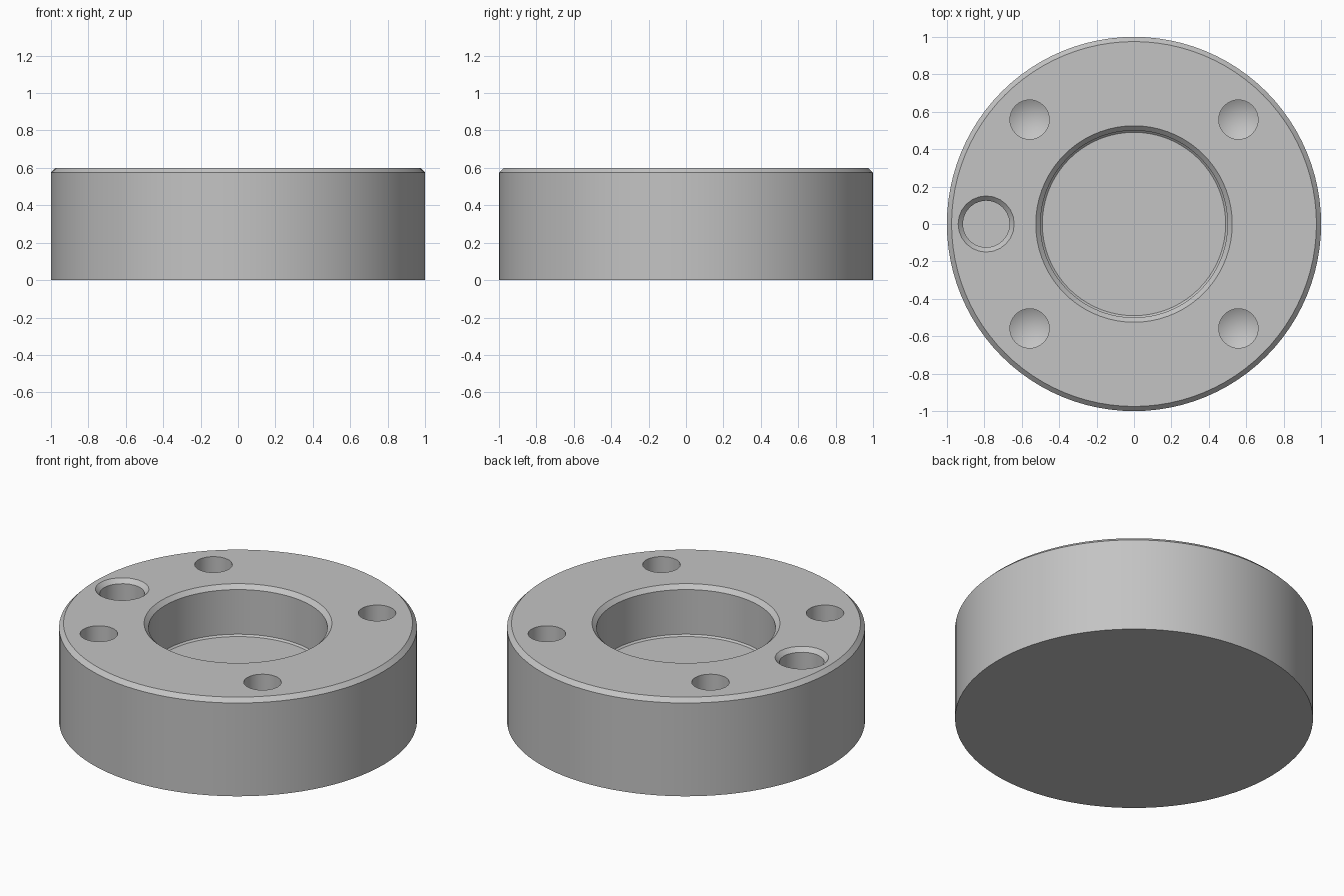
import bpy
import bmesh
from math import cos, sin, tau, radians

cube = bpy.data.objects.get("Cube")
if cube:
    bpy.data.objects.remove(cube, do_unlink=True)

grey = bpy.data.materials.new("plain grey")
colour = (0.55, 0.55, 0.55, 1)
grey.diffuse_color = colour
grey.use_nodes = True
grey.node_tree.nodes["Principled BSDF"].inputs["Base Color"].default_value = colour


def turned(name, profile, sides, centre=(0, 0)):
    """Revolve a profile of (radius, z), bottom to top, into a closed solid."""
    bm = bmesh.new()
    rings = []
    for r, z in profile:
        count = sides if r > 0 else 1
        rings.append([bm.verts.new((r * cos(tau * i / sides), r * sin(tau * i / sides), z))
                      for i in range(count)])
    for low, high in zip(rings, rings[1:]):
        for i in range(sides):
            j = (i + 1) % sides
            if len(low) == 1:
                bm.faces.new((low[0], high[j], high[i]))
            else:
                bm.faces.new((low[i], low[j], high[j], high[i]))
    for ring in (rings[0], rings[-1]):
        if len(ring) > 1:
            bm.faces.new(ring)
    bmesh.ops.recalc_face_normals(bm, faces=bm.faces)
    mesh = bpy.data.meshes.new(name)
    bm.to_mesh(mesh)
    bm.free()
    mesh.materials.append(grey)
    obj = bpy.data.objects.new(name, mesh)
    obj.location = (*centre, 0)
    bpy.context.collection.objects.link(obj)
    return obj


top, over, bevel = 0.6, 0.7, 0.025

# Round body with a chamfered upper rim
body = turned("round_body", [(1, 0), (1, top - bevel), (1 - bevel, top)], 96)

# Central pocket with a chamfered mouth and a slightly eased floor edge
cutters = [turned("pocket_cutter", [(0.49, 0.29), (0.5, 0.3), (0.5, top - bevel),
                                    (0.525, top), (0.525, over)], 72)]

# Side socket with a chamfered mouth and a flat floor
cutters.append(turned("socket_cutter", [(0.125, 0.3), (0.125, top - bevel),
                                        (0.15, top), (0.15, over)], 24, (-0.79, 0)))

# Four drilled holes with conical tips
for sx in (-1, 1):
    for sy in (-1, 1):
        cutters.append(turned("drill_cutter", [(0, 0.24), (0.105, 0.3), (0.105, over)],
                              32, (sx * 0.558, sy * 0.558)))

for cutter in cutters:
    cutter.hide_render = True
    cut = body.modifiers.new(cutter.name, "BOOLEAN")
    cut.operation = "DIFFERENCE"
    cut.solver = "EXACT"
    cut.object = cutter

# Apply the cuts and remove the cutters
bpy.ops.object.select_all(action="DESELECT")
body.select_set(True)
bpy.context.view_layer.objects.active = body
for name in [m.name for m in body.modifiers]:
    bpy.ops.object.modifier_apply(modifier=name)
for cutter in cutters:
    bpy.data.objects.remove(cutter, do_unlink=True)

bpy.ops.object.shade_smooth_by_angle(angle=radians(25))
